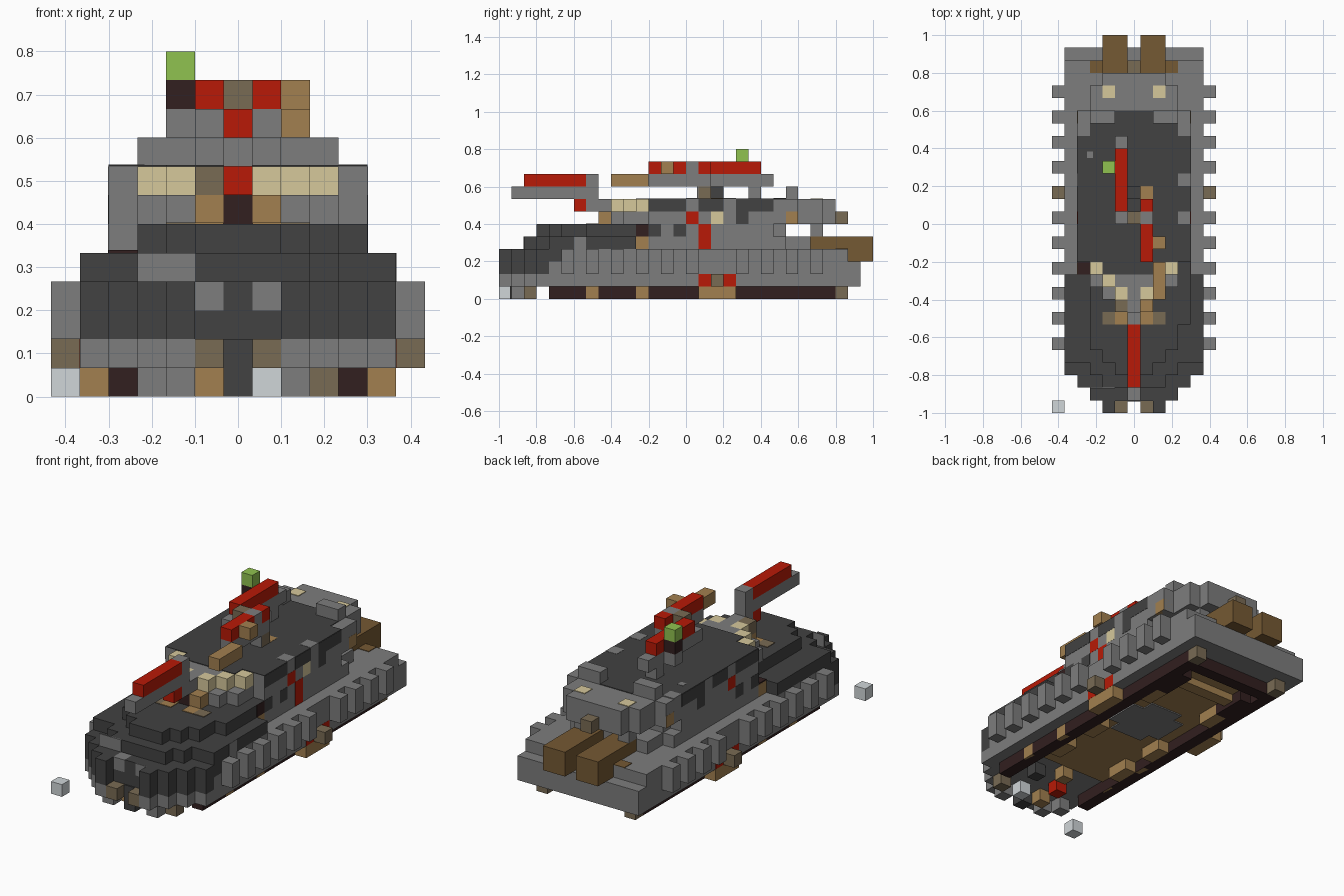
import bpy, bmesh

V = 1 / 15  # edge of one block

old = bpy.data.objects.get("Cube")
if old:
    bpy.data.objects.remove(old)


def material(name, rgb):
    m = bpy.data.materials.new(name)
    m.use_nodes = True
    m.diffuse_color = (*rgb, 1)
    m.node_tree.nodes["Principled BSDF"].inputs["Base Color"].default_value = (*rgb, 1)
    return m


gray = material("armour gray", (.205, .205, .205))
dark = material("charcoal", (.054, .054, .054))
red = material("red", (.48, .01, .002))
tan = material("tan", (.36, .215, .08))
dull = material("dull brown", (.19, .145, .088))
rust = material("exhaust brown", (.178, .1, .033))
beige = material("beige", (.67, .58, .33))
green = material("green", (.28, .54, .08))
black = material("track brown", (.032, .014, .014))
pale = material("pale gray", (.63, .67, .69))


def prism(name, outline, z0, z1, mat):
    """Extrude an outline given in block units between two heights."""
    bm = bmesh.new()
    base = bm.faces.new([bm.verts.new((x * V, y * V - 1, z0 * V)) for x, y in outline])
    top = bmesh.ops.extrude_face_region(bm, geom=[base])["geom"]
    verts = [v for v in top if isinstance(v, bmesh.types.BMVert)]
    bmesh.ops.translate(bm, verts=verts, vec=(0, 0, (z1 - z0) * V))
    bmesh.ops.recalc_face_normals(bm, faces=bm.faces)
    mesh = bpy.data.meshes.new(name)
    bm.to_mesh(mesh)
    bm.free()
    mesh.materials.append(mat)
    obj = bpy.data.objects.new(name, mesh)
    bpy.context.collection.objects.link(obj)


def box(name, mat, x, y, z, w=1, d=1, h=1, mirror=False):
    """Box starting at block x, y, z; the centre column is x = 0."""
    for s in ((1, -1) if mirror else (1,)):
        a, b = sorted((s * (x - .5), s * (x + w - .5)))
        prism(name, [(a, y), (b, y), (b, y + d), (a, y + d)], z, z + h, mat)


def tier(name, mat, z0, z1, rows):
    """Symmetric stepped slab; rows are (first block, end block, half width)."""
    right = []
    for y0, y1, w in rows:
        right += [(w + .5, y0), (w + .5, y1)]
    prism(name, right + [(-x, y) for x, y in reversed(right)], z0, z1, mat)


# Hull
tier("lower_hull", gray, 1, 2, [(1, 2, 3), (2, 3, 4), (3, 29, 5)])
tier("hull_bow", dark, 2, 4, [(1, 2, 3), (2, 3, 4), (3, 4, 5)])
tier("hull_side", gray, 2, 3, [(4, 29, 5)])
tier("hull_upper_side", gray, 3, 4, [(5, 28, 5)])
tier("bow_shoulder", dark, 3, 4, [(4, 5, 5)])
tier("front_deck", dark, 4, 5, [(2, 3, 2), (3, 4, 3), (4, 11, 5)])
tier("glacis", dark, 5, 6, [(3, 4, 1), (4, 5, 2), (5, 11, 3)])
box("glacis_left_block", dark, 4, 7, 5, d=5)
tier("bow_keel", dark, 0, 2, [(.9, 2, 0)])

# Bow fittings
box("bow_horn", dark, 2, 0, 2, h=2, mirror=True)
box("bow_foot", gray, 2, 0, 1, mirror=True)
box("tow_hook", dull, 1, 0, 1, mirror=True)
box("bow_lamp", gray, 1, .95, 3, mirror=True)
box("deck_hatch", gray, -3, 1.95, 4, w=2, d=.1)
box("deck_vent", gray, 5, 6, 4, w=1.01)
box("loose_block", pale, -6, 0, 0)

# Tracks and underside
box("track", black, 4, 4, 0, d=23, mirror=True)
box("track_end", dull, 4, 27, 0, mirror=True)
box("rear_track_pad", black, 3, 22, 0, d=3, mirror=True)
box("rear_track_bar", black, -3, 26, 0, w=7)
for y in (7, 11):
    box("track_link", tan, 4, y, 0, w=1.01, mirror=True)
box("side_step", tan, 5, 16, 0, d=3, mirror=True)
box("step_block", dull, 6, 17, 1, mirror=True)
for y in (16, 18):
    box("side_marker", red, 5, y, 1, w=1.01, mirror=True)
tier("belly_panel", tan, .9, 1, [(7, 26, 3)])
tier("belly_hatch", gray, .8, .9, [(14, 15, 1), (15, 18, 2), (18, 19, 1)])
for y in (9, 13, 20):
    box("belly_rib", tan, 3, y, 0, d=2, mirror=True)
box("rear_belly_rib", tan, -2, 23, .3, w=5, h=.6)
for mat, x, y in [(pale, 1, 2), (tan, -1, 2), (gray, 2, 1), (gray, -2, 1), (gray, -3, 2),
                  (dull, 3, 2), (red, -1, 4), (dark, 2, 5), (tan, 0, 6)]:
    box("bow_underside_block", mat, x, y, 0)

# Side skirt teeth
for y in range(5, 26, 2):
    if y != 17:
        box("skirt_tooth", gray, 6, y, 2, h=2, mirror=True)

# Superstructure
tier("cabin_base", gray, 4, 5, [(11, 23, 4), (23, 25, 3)])
tier("cabin_wall", gray, 5, 6, [(11, 12, 3), (12, 22, 4), (22, 23, 3)])
tier("turret_base", gray, 6, 7, [(9, 10, 2), (10, 12, 3), (12, 24, 4), (24, 26, 3), (26, 27, 2)])
tier("turret", gray, 7, 8, [(9, 10, 0), (10, 11, 1), (11, 12, 2), (12, 24, 4),
                            (24, 26, 3), (26, 27, 2)])
tier("turret_roof", dark, 8, 8.05, [(11, 12, 2), (12, 22, 4), (22, 23, 3), (23, 24, 1)])
for x, y in ((4, 15), (4, 18), (-4, 22)):
    box("roof_patch", gray, x, y, 8, h=.07)
box("roof_vent", gray, -3.25, 20.25, 8, w=.5, d=.5, h=.07)
box("roof_tan_patch", tan, 1, 17, 8, h=.07)
for y, z, d in ((12, 7, 3), (16, 7, 2), (19, 7, 3), (12, 5, 1), (14, 5, 1), (19, 6, 1)):
    box("side_panel", dark, 5, y, z, w=.02, d=d, mirror=True)
box("rear_post", gray, 2, 25, 5, mirror=True)
box("rear_rail", gray, 2, 23, 8, w=2, mirror=True)
box("rear_light", beige, 2, 25, 8, h=.05, mirror=True)
box("rear_bracket", tan, 4, 23, 6, w=1.01, mirror=True)
box("rear_tail_block", dull, 0, 27, 6)

# Exhausts
box("exhaust_pipe", rust, 1, 25, 4, w=2, d=5, mirror=True)
box("exhaust_outlet", rust, 1, 28, 3, w=2, d=2, mirror=True)
box("exhaust_stain", rust, -3, 27, 4, w=7, h=.05)

# Turret side details
box("side_lamp", beige, 4, 17, 6, w=1.01)
box("red_stripe", red, 4, 16, 4, w=1.01, h=2)
box("red_stripe_top", red, 4, 15, 6, w=1.01, mirror=True)
box("side_pouch", tan, 5, 11, 4, w=.01, mirror=True)
box("side_strap", black, -4, 11, 4.1)
box("side_strap", black, 5, 11, 5, w=-.02)
box("side_strap", black, 4.5, 11, 5, w=.51, h=.98)

# Gun mantlet
box("mantlet_pad", tan, 1, 8, 6, mirror=True)
box("mantlet_core", black, 0, 8, 6)
box("mantlet_mount", gray, 0, 7, 7, d=2)
for x, y in ((1, 9), (2, 10), (3, 11)):
    box("mantlet_block", beige, x, y, 7, mirror=True)
box("mantlet_strap", dull, -1, 8, 7)
box("deck_pad", tan, 1, 7, 6, h=.05, mirror=True)
box("deck_pad_outer", dull, 2, 7, 6, h=.05, mirror=True)

# Gun
box("gun_barrel", gray, 0, 1, 8, d=7)
box("gun_top", red, 0, 2, 9, d=5)
box("gun_sight", gray, 0, 7, 9)
box("gun_bracket", red, 0, 6, 7)

# Roof weapons
box("left_mount_rail", gray, 1, 12, 9, d=5)
box("left_mount_top", red, 1, 12, 10, d=3)
box("left_mount_link", gray, 1, 15, 10)
box("left_mount_rear", red, 1, 16, 10)
box("left_barrel", tan, 2, 9, 9, d=3)
box("left_magazine", tan, 2, 13, 10)
box("mount_pivot", dull, 0, 15, 10)
box("mount_pivot_base", red, 0, 15, 9)
box("mount_post", dull, 1, 16, 8)
box("mount_post_shield", gray, 1, 15.9, 8, d=.1)
box("mount_post_rear", dark, 0, 17, 8)
box("right_mount_rail", gray, -1, 15, 9, d=7)
box("right_mount_top", red, -1, 16, 10, d=5)
box("right_mount_post", gray, -1, 20, 8)
box("beacon_base", gray, -2, 19, 9)
box("beacon_stem", black, -2, 19, 10)
box("beacon", green, -2, 19, 11)
